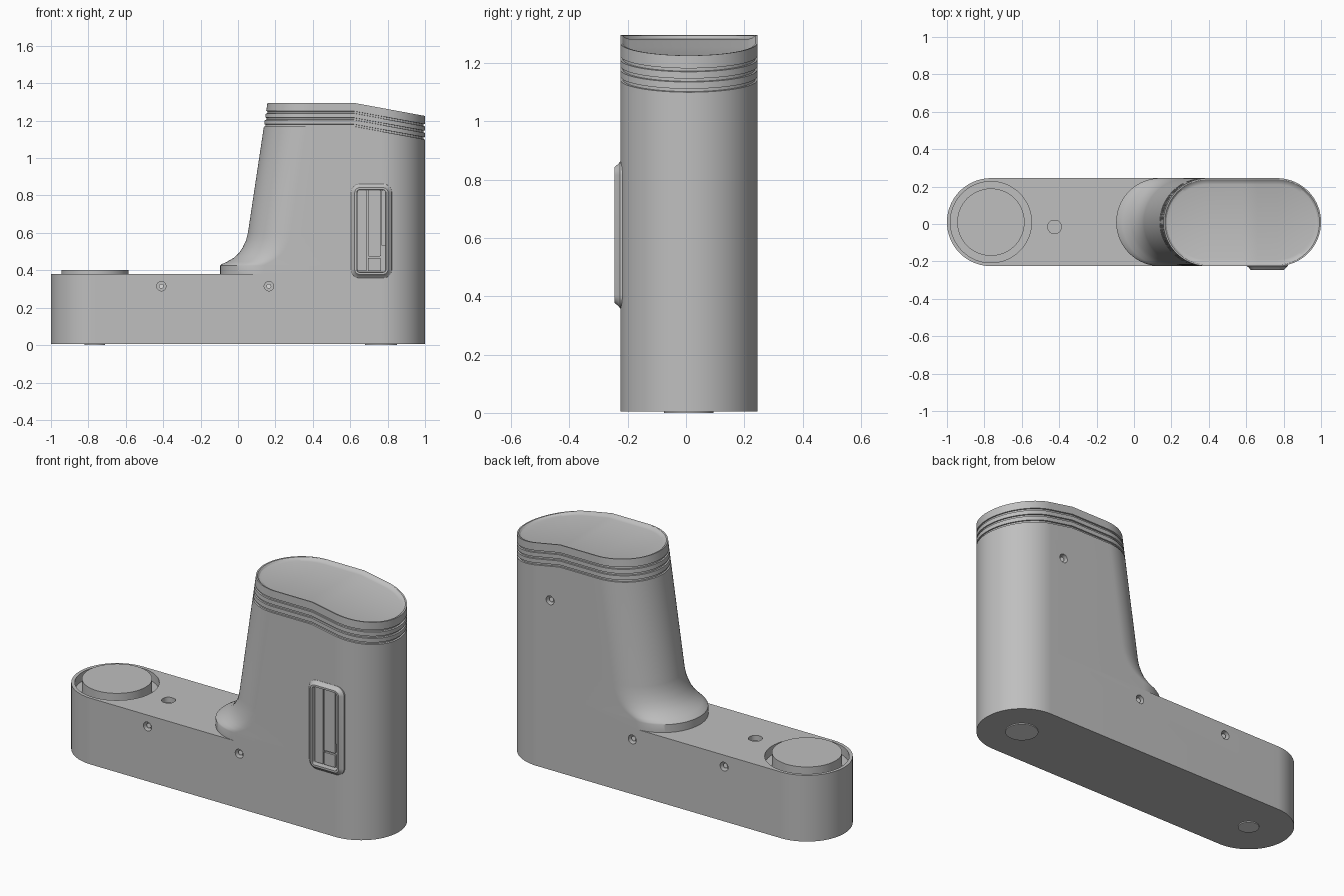
import bpy, bmesh, math
from mathutils import Vector

cube = bpy.data.objects.get("Cube")
if cube:
    bpy.data.objects.remove(cube)


def material(name, value):
    m = bpy.data.materials.new(name)
    m.use_nodes = True
    col = (value, value, value, 1)
    m.diffuse_color = col
    m.node_tree.nodes["Principled BSDF"].inputs["Base Color"].default_value = col
    return m


GREY = material("body grey", 0.52)
LIGHT = material("light grey", 0.75)
YC, R = 0.01, 0.235          # centre line and half width of the body
END = R - 1                  # centre of the round end of the base


def outline(x0, x1, hy, r, mids=(), n=20):
    """Closed rounded outline, symmetric about its long axis."""
    half = [] if r == hy else [(x0, 0)]
    arc = [math.pi / 2 * i / n for i in range(n + 1)]
    half += [(x0 + r - r * math.cos(a), hy - r + r * math.sin(a)) for a in arc]
    half += [(x, hy) for x in mids]
    half += [(x1 - r + r * math.sin(a), hy - r + r * math.cos(a)) for a in arc]
    half += [] if r == hy else [(x1, 0)]
    return half + [(x, -y) for x, y in half[-2:0:-1]]


def loft(name, rings, mat=GREY):
    """Skin a stack of matching rings and close both ends with strips."""
    bm = bmesh.new()
    rows = [[bm.verts.new(p) for p in ring] for ring in rings]
    n = len(rows[0])
    for a, b in zip(rows, rows[1:]):
        for i in range(n):
            j = (i + 1) % n
            bm.faces.new((a[i], a[j], b[j], b[i]))
    for row in (rows[0], rows[-1]):
        for i in range(n // 2):
            ids = dict.fromkeys((i, i + 1, (n - i - 1) % n, (n - i) % n))
            bm.faces.new([row[k] for k in ids])
    bmesh.ops.remove_doubles(bm, verts=bm.verts, dist=1e-5)
    bmesh.ops.recalc_face_normals(bm, faces=bm.faces)
    me = bpy.data.meshes.new(name)
    bm.to_mesh(me)
    bm.free()
    me.materials.append(mat)
    ob = bpy.data.objects.new(name, me)
    bpy.context.collection.objects.link(ob)
    return ob


def flat_ring(pts, z):
    return [(x, YC + y, z) for x, y in pts]


def disc(name, x, r, z0, z1, mat=GREY):
    pts = outline(x - r, x + r, r, r)
    return loft(name, [flat_ring(pts, z0), flat_ring(pts, z1)], mat)


def pin(name, x, z, r, y0, y1, mat=GREY):
    pts = outline(-r, r, r, r, n=8)
    return loft(name, [[(x + u, y, z + v) for u, v in pts] for y in (y0, y1)], mat)


def cut(ob, cutters):
    for c in cutters:
        c.hide_render = True
        mod = ob.modifiers.new("cut", 'BOOLEAN')
        mod.operation, mod.solver, mod.object = 'DIFFERENCE', 'EXACT', c
    dg = bpy.context.evaluated_depsgraph_get()
    me = bpy.data.meshes.new_from_object(ob.evaluated_get(dg))
    ob.modifiers.clear()
    ob.data = me
    for c in cutters:
        bpy.data.objects.remove(c)


# Base: long body with round ends, disc well, button notch and screw holes
plan = outline(-1, 1, R, R, n=28)
base = loft("base", [flat_ring(plan, z) for z in (0.005, 0.38)])
notch = outline(-0.035, 0.035, 0.035, 0.03, n=6)
cutters = [disc("well_cutter", END, 0.217, 0.33, 0.5),
           loft("notch_cutter", [[(-0.425 + x, y - 0.015, z) for x, y in notch]
                                 for z in (0.35, 0.45)])]
FRONT, BACK = YC - R, YC + R
for x in (-0.41, 0.165):
    for side, y in (("front", FRONT), ("back", BACK)):
        s = -1 if side == "front" else 1
        cutters.append(pin("hole_cutter", x, 0.315, 0.025, y - s * 0.035, y + s * 0.05))
        pin("screw_" + side, x, 0.315, 0.013, y - s * 0.05, y - s * 0.012, LIGHT)
cut(base, cutters)

# Round plate in the well, and feet
disc("round_plate", END, 0.18, 0.32, 0.402)
disc("large_foot", -END, 0.085, 0, 0.02, LIGHT)
disc("small_foot", END, 0.055, 0, 0.02, LIGHT)


# Tower: flared foot, leaning left side, grooves and a dished sloping top
def lean(z):
    return 0.053 + (z - 0.6) * 0.15


def top(x):
    return 1.295 - max(0, x - 0.62) * 0.184


def section(left, inset=0):
    r = R - inset
    return outline(left + inset, 1 - inset, r, r, (0.5, 0.58, 0.62, 0.66), 28)


def top_ring(drop, inset=0):
    return [(x, YC + y, top(x) - drop) for x, y in section(lean(1.295 - drop), inset)]


flare = [(0.38, -0.095), (0.425, -0.095), (0.432, -0.088), (0.445, -0.06),
         (0.465, -0.025), (0.49, 0.003), (0.52, 0.024), (0.56, 0.043), (0.6, 0.053)]
rings = [flat_ring(section(left), z) for z, left in flare]
rings.append(top_ring(0.15))
for d in (0.12, 0.085, 0.05):
    rings += [top_ring(d + 0.006), top_ring(d + 0.005, 0.008),
              top_ring(d - 0.005, 0.008), top_ring(d - 0.006)]
rings += [top_ring(0), top_ring(0.001, 0.008), top_ring(0.01, 0.018), top_ring(0.014, 0.034)]
tower = loft("tower", rings)


# Side panel: flared frame around a recessed slot
def panel_ring(y, grow):
    pts = outline(0.375 - grow, 0.845 + grow, 0.092 + grow, 0.03 + grow, n=8)
    return [(0.713 + v, y, u) for u, v in pts]


cut(tower, [loft("slot_cutter", [panel_ring(y, -0.008) for y in (-0.195, -0.3)]),
            pin("hole_cutter", 0.68, 0.965, 0.025, BACK - 0.035, BACK + 0.05)])
pin("screw_upper_back", 0.68, 0.965, 0.013, BACK - 0.05, BACK - 0.012, LIGHT)
loft("slot_frame", [panel_ring(y, g) for y, g in (
    (-0.18, 0), (-0.215, 0), (-0.215, 0.018), (-0.226, 0.017), (-0.232, 0.008),
    (-0.24, 0.002), (-0.245, -0.003), (-0.245, -0.014), (-0.21, -0.016))])


def plate(name, x0, x1, z0, z1, y):
    h = (x1 - x0) / 2
    pts = outline(z0, z1, h, 0.004, n=3)
    loft(name, [[(x0 + h + v, yy, u) for u, v in pts] for yy in (-0.2, y)])


plate("slot_strip", 0.638, 0.688, 0.395, 0.828, -0.222)
plate("slot_slider", 0.694, 0.764, 0.475, 0.828, -0.222)
plate("slot_key", 0.694, 0.764, 0.395, 0.465, -0.222)
plate("slot_edge", 0.768, 0.788, 0.53, 0.828, -0.222)

# Smooth shading with crisp edges
for ob in bpy.context.scene.objects:
    ob.select_set(ob.type == 'MESH')
bpy.context.view_layer.objects.active = base
bpy.ops.object.shade_smooth_by_angle(angle=math.radians(30))
